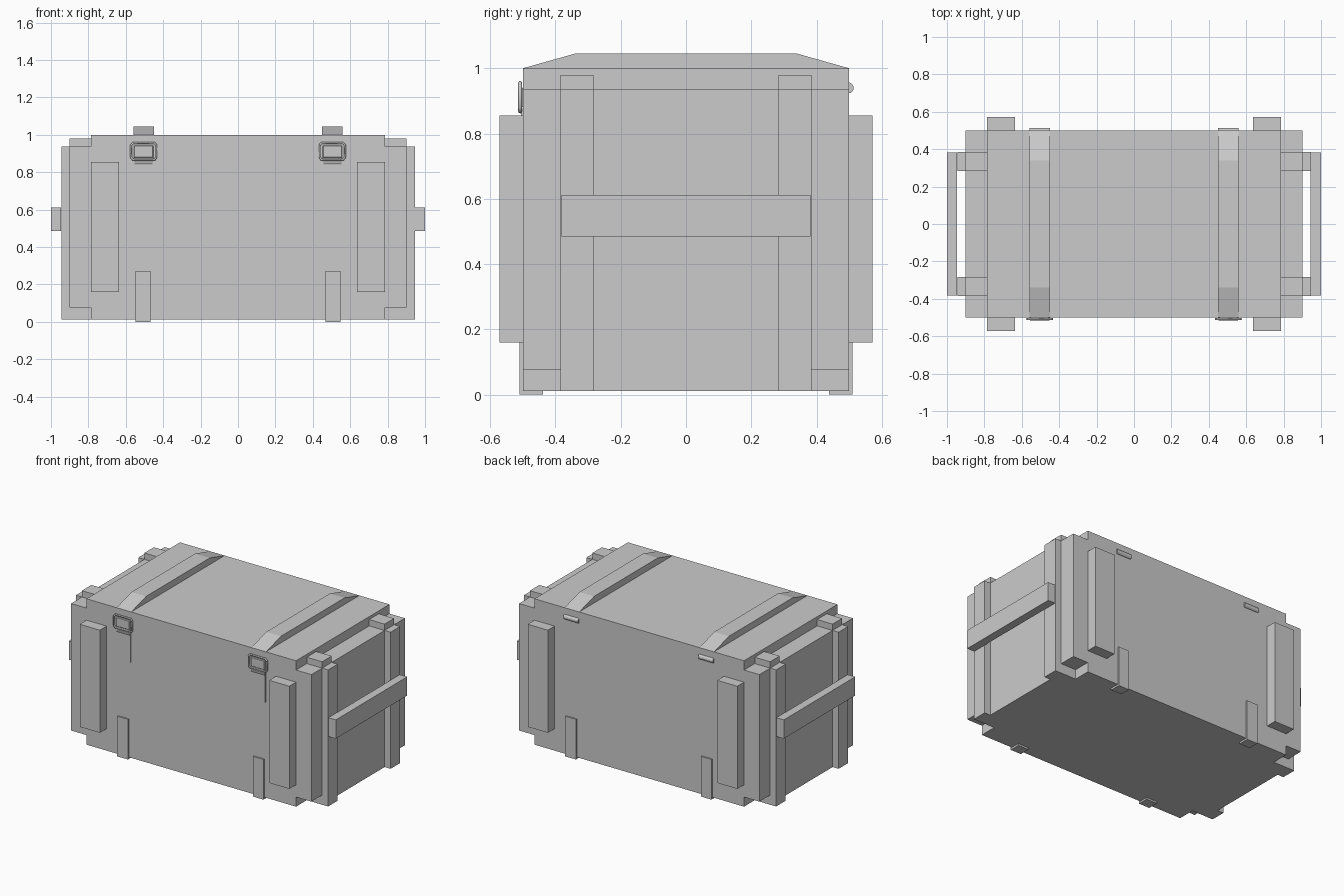
import bpy, bmesh, math
from mathutils import Matrix

if "Cube" in bpy.data.objects:
    bpy.data.objects.remove(bpy.data.objects["Cube"])


def finish(name, bm):
    bmesh.ops.recalc_face_normals(bm, faces=bm.faces)
    me = bpy.data.meshes.new(name)
    bm.to_mesh(me)
    bm.free()
    ob = bpy.data.objects.new(name, me)
    bpy.context.collection.objects.link(ob)
    return ob


def mirror(ob, x=True, y=False):
    m = ob.modifiers.new("mirror", 'MIRROR')
    m.use_axis = (x, y, False)
    return ob


def box(name, xr, yr, zr, bevel=0):
    bm = bmesh.new()
    size = [r[1] - r[0] for r in (xr, yr, zr)]
    mid = [(r[1] + r[0]) / 2 for r in (xr, yr, zr)]
    bmesh.ops.create_cube(bm, size=1, matrix=Matrix.Translation(mid) @ Matrix.Diagonal((*size, 1)))
    if bevel:
        bmesh.ops.bevel(bm, geom=bm.edges[:], offset=bevel, segments=1, affect='EDGES')
    return finish(name, bm)


def extrude_x(name, profile, x0, x1):
    bm = bmesh.new()
    face = bm.faces.new([bm.verts.new((x0, y, z)) for y, z in profile])
    ext = bmesh.ops.extrude_face_region(bm, geom=[face])
    verts = [v for v in ext['geom'] if isinstance(v, bmesh.types.BMVert)]
    bmesh.ops.translate(bm, verts=verts, vec=(x1 - x0, 0, 0))
    return finish(name, bm)


def rod(name, y, z, radius, x0, x1, sides=12):
    ring = [(y + radius * math.cos(2 * math.pi * i / sides),
             z + radius * math.sin(2 * math.pi * i / sides)) for i in range(sides)]
    return extrude_x(name, ring, x0, x1)


# Chest body and lid
box("body", (-.785, .785), (-.5, .5), (.012, .937))
box("lid", (-.785, .785), (-.5, .5), (.937, 1.0))

# Ends: panel, corner posts, battens, lid battens, carrying bar
mirror(box("end_panel", (.785, .9), (-.283, .283), (.012, .937)))
mirror(box("corner_post", (.785, .9), (.385, .5), (.077, .937)), y=True)
mirror(box("end_batten", (.785, .945), (.283, .385), (.012, .937)), y=True)
mirror(box("lid_batten", (.785, .9), (.283, .385), (.937, .98)), y=True)
mirror(box("carry_bar", (.945, 1.0), (-.382, .382), (.485, .612)))

# Upright cleats on front and back
mirror(box("side_cleat", (.635, .785), (.5, .572), (.16, .855)), y=True)

# Tapered straps over the lid
mirror(extrude_x("lid_strap", [(-.5, 1.0), (-.34, 1.045), (.34, 1.045), (.5, 1.0)], .45, .56))

# L-shaped metal brackets wrapping under the bottom edge
mirror(extrude_x("bottom_bracket", [(.5, .272), (.51, .272), (.51, 0), (.438, 0), (.438, .012), (.5, .012)],
                 .468, .548), y=True)

# Hinge barrels at the back
mirror(rod("hinge_barrel", .497, .94, .017, .45, .56))

# Latches: backing plate, lever, rolled hooks, loop
mirror(box("latch_plate", (.45, .558), (-.506, -.499), (.66, .865)))
mirror(box("latch_lever", (.453, .557), (-.511, -.499), (.878, .943), .004))
mirror(rod("latch_hook_upper", -.506, .87, .009, .453, .557, 8))
mirror(rod("latch_hook_lower", -.505, .848, .008, .457, .553, 8))

loop = [(.437, .88), (.445, .868), (.563, .868), (.572, .88),
        (.572, .945), (.562, .956), (.447, .956), (.437, .945)]
for side in (-1, 1):
    cu = bpy.data.curves.new("latch_loop", 'CURVE')
    cu.dimensions = '3D'
    cu.bevel_depth = .006
    cu.bevel_resolution = 1
    sp = cu.splines.new('POLY')
    sp.points.add(len(loop) - 1)
    for p, (x, z) in zip(sp.points, loop):
        p.co = (side * x, -.508, z, 1)
    sp.use_cyclic_u = True
    bpy.context.collection.objects.link(bpy.data.objects.new("latch_loop", cu))
